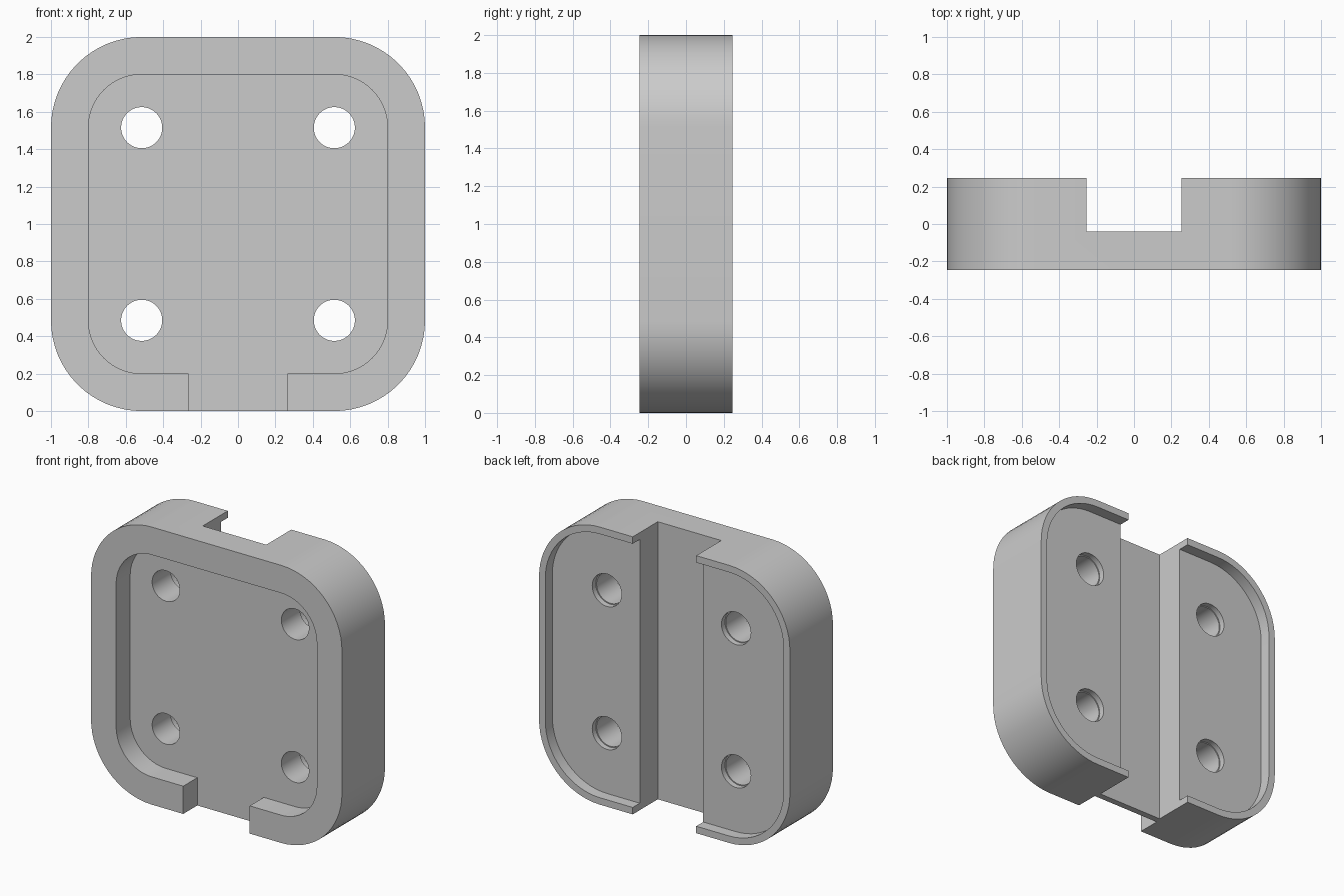
import bpy, bmesh
from math import sin, cos, pi, radians

cube = bpy.data.objects.get("Cube")
if cube:
    bpy.data.objects.remove(cube, do_unlink=True)

HALF_DEPTH = 0.245
RADIUS = 0.485
HOLE = 0.515       # hole offset from the centre
FRONT_FLOOR = -0.085
BACK_FLOOR = 0.165
CHANNEL_FLOOR = -0.04
OVER = 0.1         # cutter overshoot

grey = bpy.data.materials.new("light_grey")
grey.use_nodes = True
grey.diffuse_color = (0.6, 0.6, 0.6, 1)
grey.node_tree.nodes["Principled BSDF"].inputs["Base Color"].default_value = (0.6, 0.6, 0.6, 1)


def prism(name, outline, y0, y1):
    """Extrude an x-z outline from y0 to y1."""
    bm = bmesh.new()
    face = bm.faces.new([bm.verts.new((x, y0, z)) for x, z in outline])
    moved = bmesh.ops.extrude_face_region(bm, geom=[face])["geom"]
    bmesh.ops.translate(bm, vec=(0, y1 - y0, 0),
                        verts=[v for v in moved if isinstance(v, bmesh.types.BMVert)])
    bmesh.ops.recalc_face_normals(bm, faces=bm.faces)
    mesh = bpy.data.meshes.new(name)
    bm.to_mesh(mesh)
    bm.free()
    mesh.materials.append(grey)
    obj = bpy.data.objects.new(name, mesh)
    bpy.context.collection.objects.link(obj)
    return obj


def rounded_square(inset, steps=16):
    r, c = RADIUS - inset, 1 - RADIUS
    pts = []
    for k, (sx, sz) in enumerate([(1, 1), (-1, 1), (-1, -1), (1, -1)]):
        for i in range(steps + 1):
            a = (k + i / steps) * pi / 2
            pts.append((sx * c + r * cos(a), 1 + sz * c + r * sin(a)))
    return pts


def circle(x, z, r, n=48):
    return [(x + r * cos(2 * pi * i / n), z + r * sin(2 * pi * i / n)) for i in range(n)]


def rect(w, z0, z1):
    return [(-w, z0), (w, z0), (w, z1), (-w, z1)]


def cut(target, name, outline, y0, y1):
    """Subtract a prism from the target, then discard the cutter."""
    cutter = prism(name, outline, y0, y1)
    cutter.hide_render = True
    mod = target.modifiers.new(name, "BOOLEAN")
    mod.operation, mod.solver, mod.object = "DIFFERENCE", "EXACT", cutter
    bpy.ops.object.modifier_apply(modifier=name)
    bpy.data.objects.remove(cutter, do_unlink=True)


# Rounded plate
body = prism("mounting_plate", rounded_square(0), -HALF_DEPTH, HALF_DEPTH)
bpy.ops.object.select_all(action="DESELECT")
bpy.context.view_layer.objects.active = body
body.select_set(True)

# Front pocket and its bottom opening
cut(body, "front_pocket", rounded_square(0.2), -HALF_DEPTH - OVER, FRONT_FLOOR)
cut(body, "front_opening", rect(0.265, -OVER, 0.5), -HALF_DEPTH - OVER, FRONT_FLOOR)

# Shallow back pocket inside a thin rim, and the full-height channel
cut(body, "back_pocket", rounded_square(0.05), BACK_FLOOR, HALF_DEPTH + OVER)
cut(body, "back_channel", rect(0.253, -OVER, 2 + OVER), CHANNEL_FLOOR, HALF_DEPTH + OVER)

# Four screw holes, slightly wider at the back
for sx in (-1, 1):
    for sz in (-1, 1):
        x, z = sx * HOLE, 1 + sz * HOLE
        cut(body, "screw_hole", circle(x, z, 0.11), -HALF_DEPTH - OVER, HALF_DEPTH + OVER)
        cut(body, "hole_step", circle(x, z, 0.117), BACK_FLOOR - 0.04, HALF_DEPTH + OVER)

bpy.ops.object.shade_smooth_by_angle(angle=radians(30))
